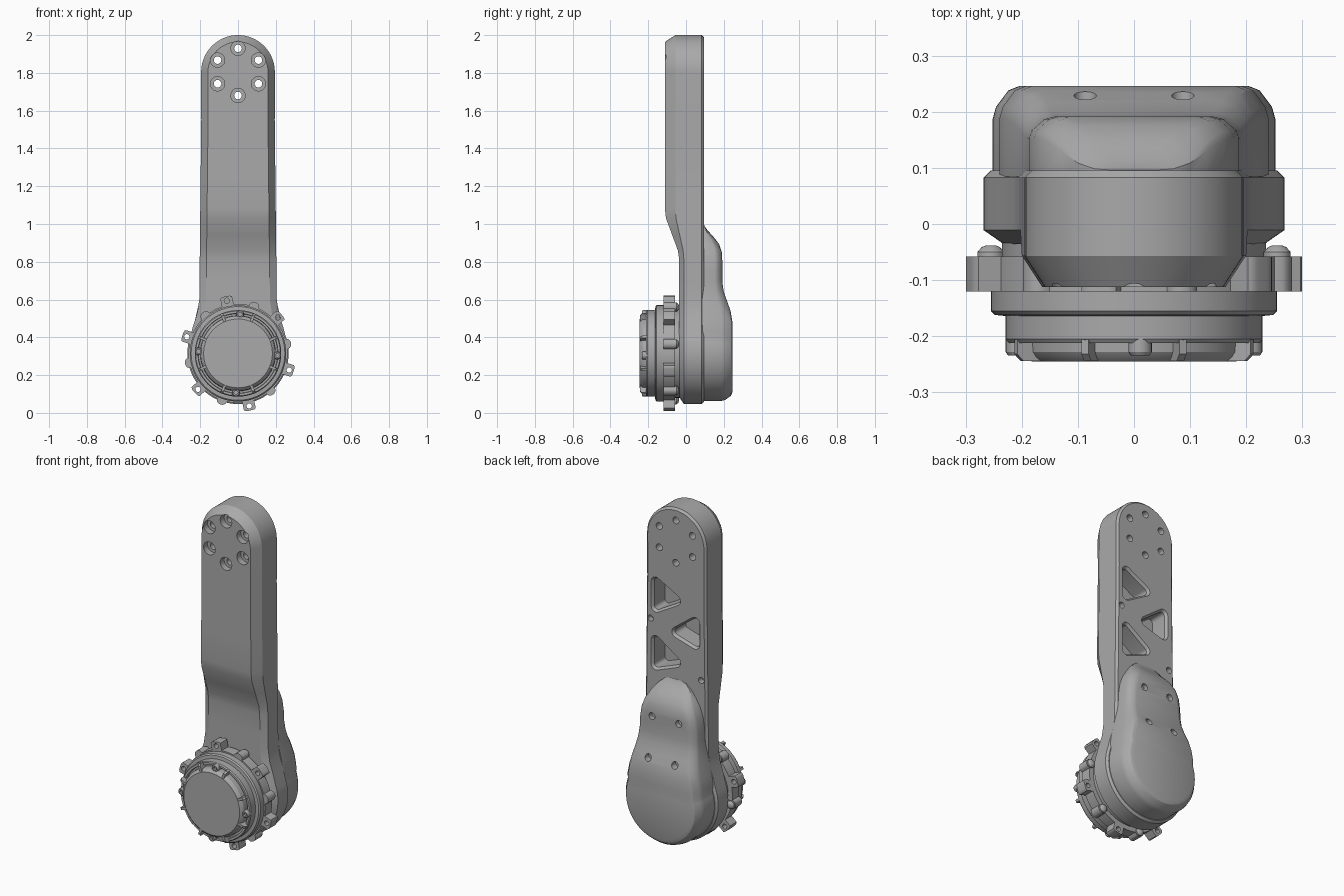
import bpy, bmesh
from math import sin, cos, radians, pi, hypot
from mathutils import Vector

if "Cube" in bpy.data.objects:
    bpy.data.objects.remove(bpy.data.objects["Cube"])

metal = bpy.data.materials.new("grey_metal")
metal.use_nodes = True
GREY = (0.4, 0.4, 0.4, 1)
metal.diffuse_color = GREY
metal.node_tree.nodes["Principled BSDF"].inputs["Base Color"].default_value = GREY

HUB = 0.315      # height of the joint axis
TIP = 1.805      # height of the upper bolt circle


def solids(name, parts, row_caps=False):
    """One object from parts; each part is a list of equal rings, bridged and capped."""
    bm = bmesh.new()
    for rings in parts:
        vs = [[bm.verts.new(p) for p in ring] for ring in rings]
        n = len(vs[0])
        for a, b in zip(vs, vs[1:]):
            for i in range(n):
                j = (i + 1) % n
                bm.faces.new((a[i], a[j], b[j], b[i]))
        for cap in (vs[0], vs[-1]):
            if row_caps:
                for i in range(n // 2):
                    ids = [i, i + 1, n - i - 1, (n - i) % n]
                    bm.faces.new([cap[k] for k in dict.fromkeys(ids)])
            else:
                bm.faces.new(cap)
    bmesh.ops.recalc_face_normals(bm, faces=bm.faces)
    mesh = bpy.data.meshes.new(name)
    bm.to_mesh(mesh)
    bm.free()
    mesh.materials.append(metal)
    ob = bpy.data.objects.new(name, mesh)
    bpy.context.collection.objects.link(ob)
    return ob


def lathe(profile, x=0, z=HUB, seg=64):
    """Rings around an axis along y, from (radius, y) pairs."""
    return [[(x + r * cos(2 * pi * i / seg), y, z + r * sin(2 * pi * i / seg))
             for i in range(seg)] for r, y in profile]


def polar(r, deg, z=HUB):
    return r * cos(radians(deg)), z + r * sin(radians(deg))


def interp(table, z):
    """Piecewise linear lookup, table sorted by falling z."""
    if z >= table[0][0]:
        return table[0][1]
    for (z0, a), (z1, b) in zip(table, table[1:]):
        if z >= z1:
            return a + (b - a) * (z0 - z) / (z0 - z1)
    return table[-1][1]


def shell(name, half, layers):
    """Mirrored half outline, stacked along y as (inset, y rule) layers."""
    rings = []
    for d, rule in layers:
        pts = []
        for i, (x, z) in enumerate(half):
            px, pz = half[i - 1] if i else (-half[1][0], half[1][1])
            qx, qz = half[i + 1] if i + 1 < len(half) else (-px, pz)
            tx, tz = qx - px, qz - pz
            l = hypot(tx, tz)
            x, z = x + d * tz / l, z - d * tx / l
            pts.append((x, rule(z), z))
        rings.append(pts + [(-x, y, z) for x, y, z in pts[-2:0:-1]])
    return solids(name, [rings], row_caps=True)


def arc(r, z, start, end, steps):
    return [polar(r, start + (end - start) * i / steps, z) for i in range(steps + 1)]


def cut(ob, parts):
    cutter = solids("cutter", parts)
    cutter.hide_render = True
    mod = ob.modifiers.new("holes", "BOOLEAN")
    mod.operation, mod.solver, mod.object = "DIFFERENCE", "EXACT", cutter
    bpy.context.view_layer.objects.active = ob
    bpy.ops.object.modifier_apply(modifier=mod.name)
    bpy.data.objects.remove(cutter)


def smooth(ob, angle=30):
    bpy.ops.object.select_all(action="DESELECT")
    ob.select_set(True)
    bpy.context.view_layer.objects.active = ob
    bpy.ops.object.shade_smooth_by_angle(angle=radians(angle))


# Arm: stepped front, rounded tip and round lower housing
front = [(1.08, -0.112), (1.03, -0.106), (0.86, -0.043), (0.81, -0.036)]
arm_half = arc(0.195, TIP, 90, 0, 18)
arm_half += [(0.205 - 0.011 * (z - 0.6), z) for z in (1.55, 1.25, 1.08, 1.03, 0.94, 0.86, 0.81, 0.7, 0.6)]
arm_half += [(0.215, 0.53), (0.238, 0.46)] + arc(0.268, HUB, 20, -90, 22)
front_y = lambda z: interp(front, z)
arm = shell("arm", arm_half, [
    (0.036, front_y),
    (0, lambda z: front_y(z) + 0.025 + 0.4 * (-0.036 - front_y(z))),
    (0, lambda z: 0.083),
    (0.012, lambda z: 0.095)])

# Counterbored bolt holes in the tip and small screw holes in the back
holes = [lathe([(0.038, -0.2), (0.038, -0.075), (0.02, -0.075), (0.02, 0.2)],
               *polar(0.125, 30 + 60 * k, TIP), 24) for k in range(6)]
for x, z in ((0.165, 1.31), (-0.165, 1.03)):
    holes.append(lathe([(0.018, 0.06), (0.018, 0.2)], x, z, 16))


# Rounded triangular pockets in the back
def pocket(tri):
    mid = sum((Vector(p) for p in tri), Vector((0, 0))) / 3

    def ring(r, y):
        pts = []
        for k in range(3):
            p, c, n = (Vector(tri[(k + s) % 3]) for s in (-1, 0, 1))
            normals = []
            for e0, e1 in ((p, c), (c, n)):
                d = (e1 - e0).normalized()
                o = Vector((-d.y, d.x))
                normals.append(o if o.dot(e0 - mid) > 0 else -o)
            for s in range(7):
                v = c + r * normals[0].slerp(normals[1], s / 6)
                pts.append((v.x, y, v.y))
        return pts
    return [ring(0.02, -0.02), ring(0.02, 0.08), ring(0.032, 0.096), ring(0.032, 0.2)]


for tri in ([(0.13, 1.53), (0.13, 1.385), (0.0, 1.46)],
            [(-0.125, 1.36), (-0.005, 1.27), (-0.125, 1.235)],
            [(0.13, 1.185), (0.0, 1.095), (0.13, 1.045)]):
    holes.append(pocket(tri))
cut(arm, holes)
smooth(arm)

# Back cover: narrow neck swelling into the round motor housing
back = [(0.99, 0.1), (0.96, 0.12), (0.91, 0.165), (0.88, 0.184), (0.84, 0.192), (0.68, 0.192),
        (0.64, 0.2), (0.54, 0.236), (0.49, 0.246)]
back_y = lambda z: interp(back, z)
cover_half = [(0, 0.995), (0.04, 0.994), (0.07, 0.985), (0.1, 0.96), (0.13, 0.92), (0.16, 0.87),
              (0.178, 0.82), (0.187, 0.76), (0.19, 0.7), (0.195, 0.65), (0.203, 0.6),
              (0.214, 0.55), (0.228, 0.49), (0.24, 0.43)] + arc(0.252, HUB, 18, -90, 24)
rise = lambda f: lambda z: 0.09 + (back_y(z) - 0.09) * f
cover = shell("back_cover", cover_half, [
    (0, lambda z: 0.085), (0, rise(0.62)), (0.006, rise(0.76)), (0.028, rise(0.95)), (0.048, rise(1))])
cut(cover, [lathe([(0.02, y), (0.02, 0.4)], x, z, 20)
            for x in (-0.087, 0.087) for z, y in ((0.79, 0.165), (0.56, 0.195))])
smooth(cover)

# Neck between arm and actuator
smooth(solids("actuator_neck", [lathe([(0.235, -0.02), (0.235, -0.07)])]))


# Mounting flange with six drilled tabs and six rounded lugs
def flange_radius(deg):
    tab = abs((deg - 42 + 30) % 60 - 30)
    lug = abs((deg - 11 + 30) % 60 - 30)
    if tab <= 6:
        return 0.309 - 0.0006 * max(0, tab - 3) ** 2
    if lug < 6:
        return 0.262 + 0.024 * (1 - (lug / 6) ** 2) ** 0.5
    return 0.262


flange = solids("mounting_flange", [[[(x, y, z) for x, z in (polar(flange_radius(a), a) for a in range(360))]
                                     for y in (-0.058, -0.12)]])
cut(flange, [lathe([(0.014, -0.2), (0.014, 0)], *polar(0.285, 42 + 60 * k), 16) for k in range(6)])
smooth(flange)
dome = [(0.024, -0.065), (0.024, -0.05), (0.016, -0.041), (0.008, -0.038)]
smooth(solids("flange_screws", [lathe(dome, *polar(0.26, 11 + 60 * k), 20) for k in range(6)]))

# Actuator body, grooved ring and raised end cap
smooth(solids("actuator_body", [lathe([
    (0.255, -0.11), (0.255, -0.155), (0.248, -0.162), (0.229, -0.164), (0.229, -0.205),
    (0.224, -0.212), (0.212, -0.212), (0.21, -0.195), (0.2, -0.195), (0.198, -0.228),
    (0.192, -0.237), (0.182, -0.245), (0.1, -0.245)])]))


# Radial ribs and screw bosses around the cap
def rib(deg, r0, r1, w):
    u = Vector((cos(radians(deg)), 0, sin(radians(deg))))
    v = Vector((-u.z, 0, u.x)) * w / 2
    c = Vector((0, 0, HUB))
    return [[c + u * r + v * s + Vector((0, y, 0)) for r, s in ((r0, -1), (r1, -1), (r1, 1), (r0, 1))]
            for r0, r1, y in ((r0, r1, -0.19), (r0, r1, -0.232), (r0, r1 - 0.012, -0.244))]


solids("cap_ribs", [rib(22.5 + 45 * k, 0.15, 0.228, 0.014) for k in range(8)])
boss = [(0.021, -0.18), (0.021, -0.228), (0.017, -0.234), (0.01, -0.234), (0.01, -0.222)]
smooth(solids("cap_screws", [lathe(boss, *polar(0.208, 87 + 90 * k), 20) for k in range(4)]))
